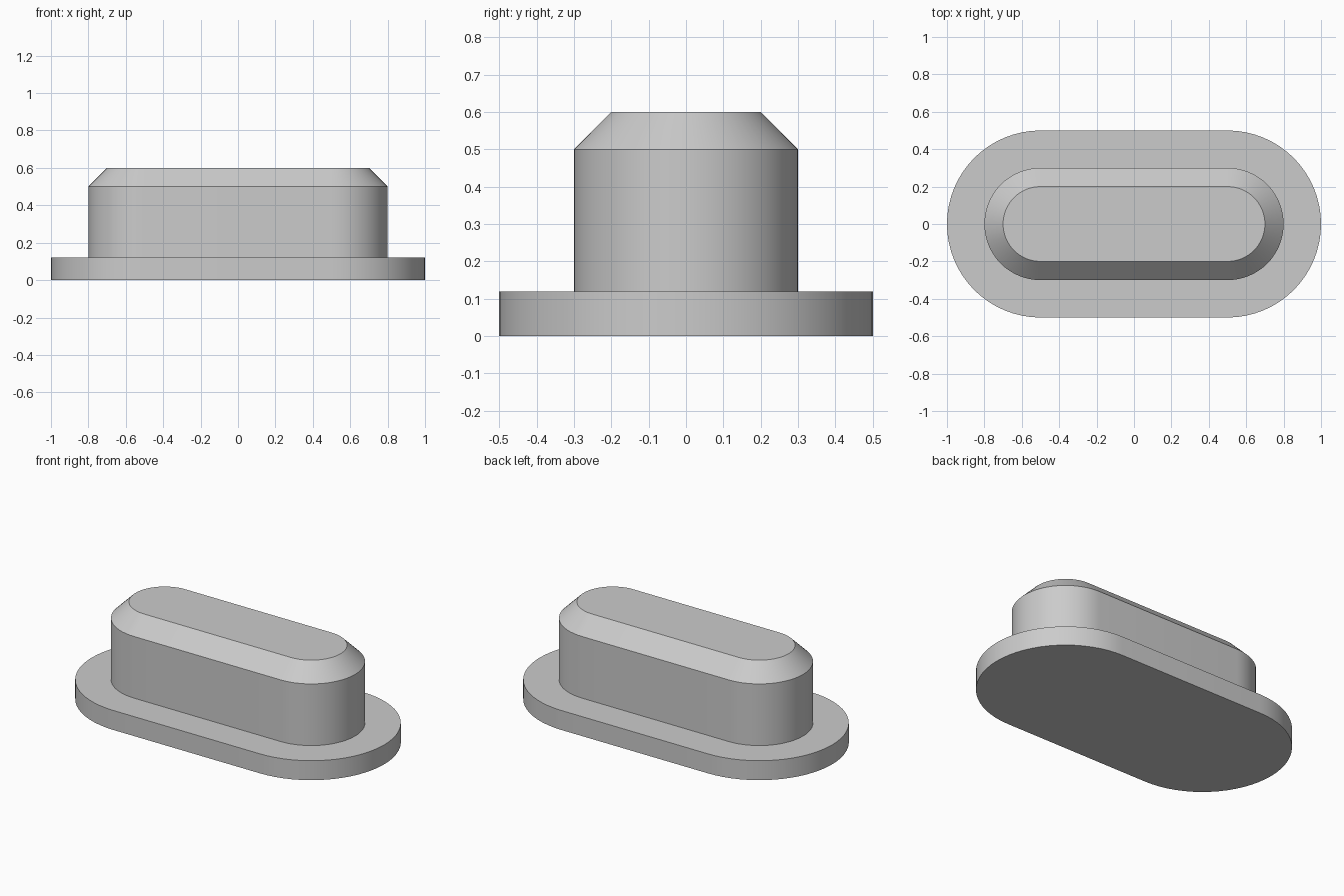
import bpy
import bmesh
from math import cos, sin, pi, radians

HALF_STRAIGHT = 0.5   # distance from centre to each rounded end's axis
ARC_STEPS = 32        # segments per rounded end

cube = bpy.data.objects.get("Cube")
if cube:
    bpy.data.objects.remove(cube, do_unlink=True)


def make_material(name, color):
    mat = bpy.data.materials.new(name)
    mat.use_nodes = True
    mat.diffuse_color = color
    mat.node_tree.nodes["Principled BSDF"].inputs["Base Color"].default_value = color
    return mat


def slot_ring(bm, radius, z):
    """Ring of vertices around a straight-sided slot with round ends."""
    ring = []
    for side, start in ((1, -pi / 2), (-1, pi / 2)):
        for i in range(ARC_STEPS + 1):
            a = start + pi * i / ARC_STEPS
            ring.append(bm.verts.new((side * HALF_STRAIGHT + radius * cos(a),
                                      radius * sin(a), z)))
    return ring


def loft_slot(name, profile, material):
    """Closed solid through slot-shaped rings given as (radius, height)."""
    bm = bmesh.new()
    rings = [slot_ring(bm, r, z) for r, z in profile]
    for low, high in zip(rings, rings[1:]):
        for i in range(len(low)):
            j = (i + 1) % len(low)
            bm.faces.new((low[i], low[j], high[j], high[i]))
    bm.faces.new(rings[0][::-1])
    bm.faces.new(rings[-1])
    bmesh.ops.recalc_face_normals(bm, faces=bm.faces)
    mesh = bpy.data.meshes.new(name)
    bm.to_mesh(mesh)
    bm.free()
    mesh.materials.append(material)
    obj = bpy.data.objects.new(name, mesh)
    bpy.context.collection.objects.link(obj)
    bpy.ops.object.select_all(action="DESELECT")
    obj.select_set(True)
    bpy.context.view_layer.objects.active = obj
    bpy.ops.object.shade_smooth_by_angle(angle=radians(30))
    return obj


grey = make_material("plain grey", (0.6, 0.6, 0.6, 1))

# Wide base flange, upright body and chamfered top in one solid
loft_slot("flanged_plug",
          [(0.5, 0), (0.5, 0.12), (0.3, 0.12), (0.3, 0.5), (0.2, 0.6)],
          grey)
